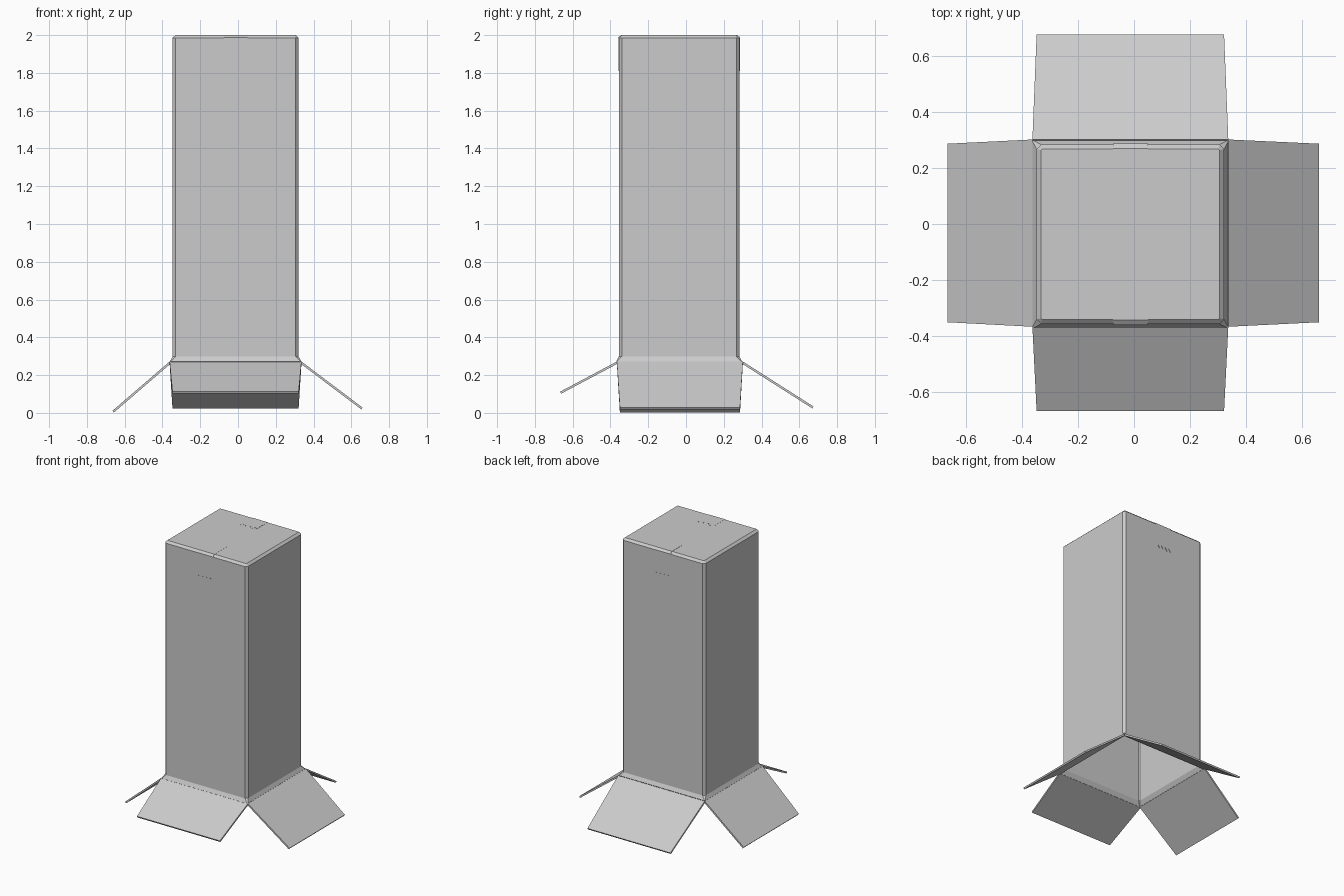
import bpy, bmesh, math
from mathutils import Vector

cube = bpy.data.objects.get("Cube")
if cube:
    bpy.data.objects.remove(cube, do_unlink=True)

# One plain grey card colour
card = bpy.data.materials.new("grey_card")
card.use_nodes = True
GREY = (0.6, 0.6, 0.6, 1.0)
card.diffuse_color = GREY
card.node_tree.nodes["Principled BSDF"].inputs["Base Color"].default_value = GREY

X0, X1, Y0, Y1 = -0.347, 0.321, -0.356, 0.283   # outer wall planes
HINGE_Z, TOP = 0.272, 2.0
THICK = 0.012


def make_object(name, bm, thickness):
    """Turn a sheet into an object, thickened away from its normals."""
    mesh = bpy.data.meshes.new(name)
    bm.to_mesh(mesh)
    bm.free()
    mesh.materials.append(card)
    ob = bpy.data.objects.new(name, mesh)
    bpy.context.collection.objects.link(ob)
    mod = ob.modifiers.new("thickness", 'SOLIDIFY')
    mod.thickness = thickness
    mod.offset = -1
    mod.use_even_offset = True
    return ob


def ring(bm, grow, cut, z):
    """Rectangle with cut corners, counter-clockwise from above."""
    a, b, c, d = X0 - grow, X1 + grow, Y0 - grow, Y1 + grow
    pts = [(a + cut, c), (b - cut, c), (b, c + cut), (b, d - cut),
           (b - cut, d), (a + cut, d), (a, d - cut), (a, c + cut)]
    return [bm.verts.new((x, y, z)) for x, y in pts]


# Box body: tall sleeve with chamfered edges, flared and open at the bottom
bm = bmesh.new()
rings = [ring(bm, g, c, z) for g, c, z in (
    (0.014, 0.004, HINGE_Z), (0.0, 0.016, 0.298),
    (0.0, 0.016, TOP - 0.015), (-0.016, 0.004, TOP))]
for low, high in zip(rings, rings[1:]):
    for i in range(8):
        j = (i + 1) % 8
        bm.faces.new((low[i], low[j], high[j], high[i]))
bm.faces.new(rings[-1])
make_object("box_body", bm, THICK)


# Four open flaps, each slightly narrower at the free edge
def flap(name, hinge_a, hinge_b, tip_a, tip_b):
    bm = bmesh.new()
    face = bm.faces.new([bm.verts.new(p) for p in (hinge_a, tip_a, tip_b, hinge_b)])
    face.normal_update()
    if face.normal.z < 0:
        face.normal_flip()
    make_object(name, bm, THICK)


HX0, HX1, HY0, HY1 = -0.362, 0.336, -0.366, 0.301   # hinge lines
TX0, TX1, TY0, TY1 = -0.347, 0.321, -0.350, 0.286   # free edge widths
for name, y, tip_y, tip_z in (("front_flap", HY0, -0.667, 0.112),
                              ("back_flap", HY1, 0.675, 0.034)):
    flap(name, (HX0, y, HINGE_Z), (HX1, y, HINGE_Z),
         (TX0, tip_y, tip_z), (TX1, tip_y, tip_z))
for name, x, tip_x, tip_z in (("right_flap", HX0, -0.665, 0.011),
                              ("left_flap", HX1, 0.660, 0.028)):
    flap(name, (x, HY0, HINGE_Z), (x, HY1, HINGE_Z),
         (tip_x, TY0, tip_z), (tip_x, TY1, tip_z))


# Tape strips folded over the top edge, with toothed ends
def tape(name, wall_y, side):
    lift, teeth, half, mid_x = 0.004, 4, 0.0625, -0.0125
    outer = wall_y + side * lift
    bm = bmesh.new()
    columns = []
    for i in range(2 * teeth + 1):
        x = mid_x - half + half * i / teeth
        notch = 0.022 * (i % 2)
        path = [(outer, 1.81 + notch), (outer, TOP - 0.012),
                (wall_y - side * 0.014, TOP + 0.001),
                (wall_y - side * (0.15 - notch), TOP + 0.001)]
        columns.append([bm.verts.new((x, y, z)) for y, z in path])
    for a, b in zip(columns, columns[1:]):
        for k in range(3):
            quad = (a[k], b[k], b[k + 1], a[k + 1])
            bm.faces.new(quad if side < 0 else quad[::-1])
    make_object(name, bm, 0.003)


tape("front_tape", Y0, -1)
tape("back_tape", Y1, 1)
